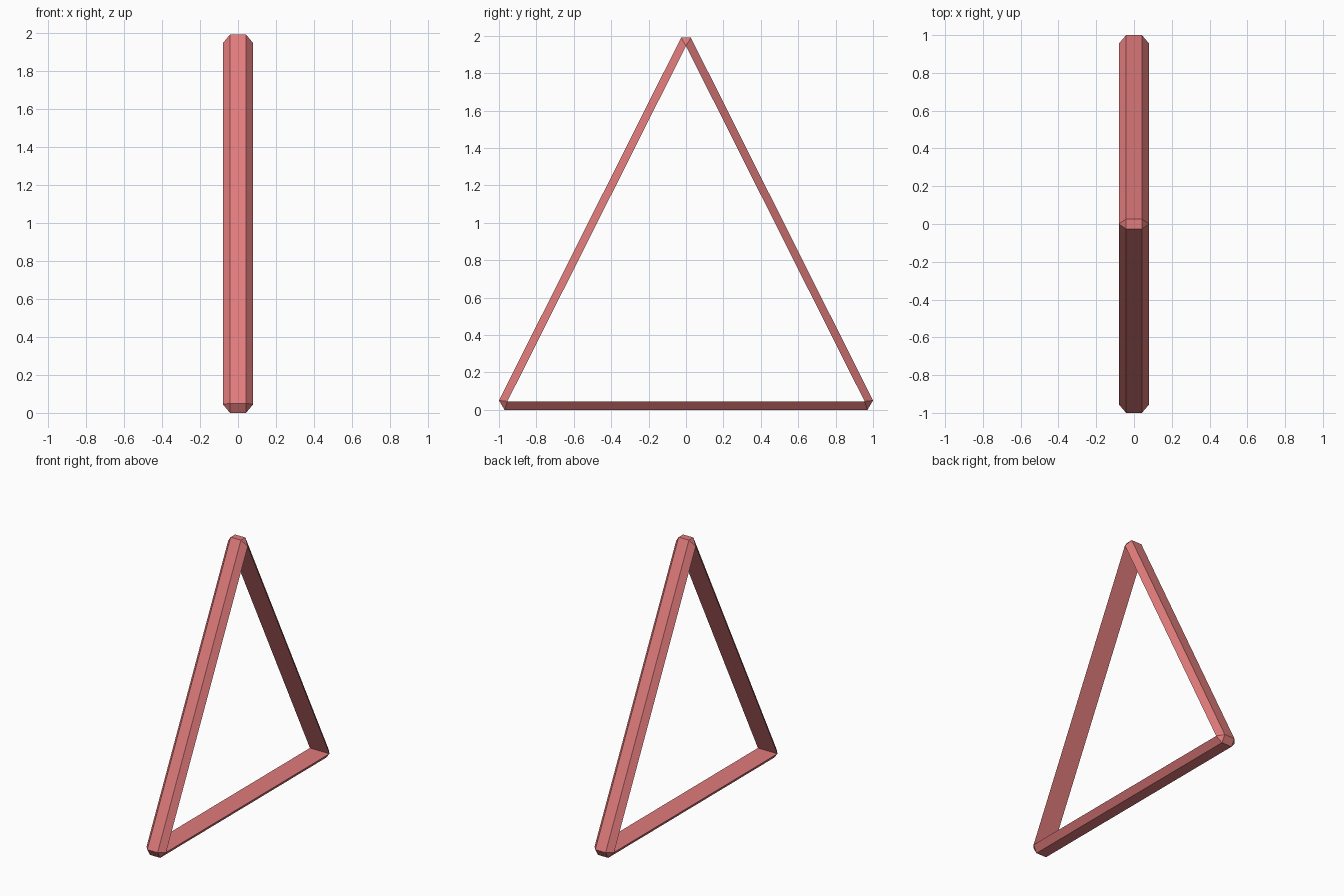
import bpy, bmesh

if "Cube" in bpy.data.objects:
    bpy.data.objects.remove(bpy.data.objects["Cube"])

# Triangle loops in the YZ plane: sharp inner rim, corner-cut outer rim
INNER = [(-0.955, 0.045), (0.955, 0.045), (0.0, 1.945)]
OUTER = [[(-1.0, 0.05), (-0.97, 0.0)],
         [(0.97, 0.0), (1.0, 0.05)],
         [(0.026, 1.99), (-0.026, 1.99)]]
WIDE, NARROW = 0.08, 0.042   # half widths of inner and outer faces

bm = bmesh.new()


def pair(p, w):
    return [bm.verts.new((s * w, p[0], p[1])) for s in (-1, 1)]


inner = [pair(p, WIDE) for p in INNER]
outer = [[pair(p, NARROW) for p in corner] for corner in OUTER]

for i in range(3):
    j = (i + 1) % 3
    a, b = outer[i]
    c = outer[j][0]
    # bar: wide inner face and narrow outer face
    bm.faces.new((inner[i][0], inner[i][1], inner[j][1], inner[j][0]))
    bm.faces.new((b[0], c[0], c[1], b[1]))
    # cut corner
    bm.faces.new((a[0], b[0], b[1], a[1]))
    for s in (0, 1):
        # sloping bar side and corner facet
        bm.faces.new((inner[i][s], inner[j][s], c[s], b[s]))
        bm.faces.new((inner[i][s], b[s], a[s]))

bmesh.ops.recalc_face_normals(bm, faces=bm.faces)
mesh = bpy.data.meshes.new("triangle_frame")
bm.to_mesh(mesh)
bm.free()

# Red material
mat = bpy.data.materials.new("red")
mat.diffuse_color = (0.75, 0.2, 0.2, 1)
mat.use_nodes = True
mat.node_tree.nodes["Principled BSDF"].inputs["Base Color"].default_value = mat.diffuse_color
mesh.materials.append(mat)
frame = bpy.data.objects.new("triangle_frame", mesh)
bpy.context.collection.objects.link(frame)
